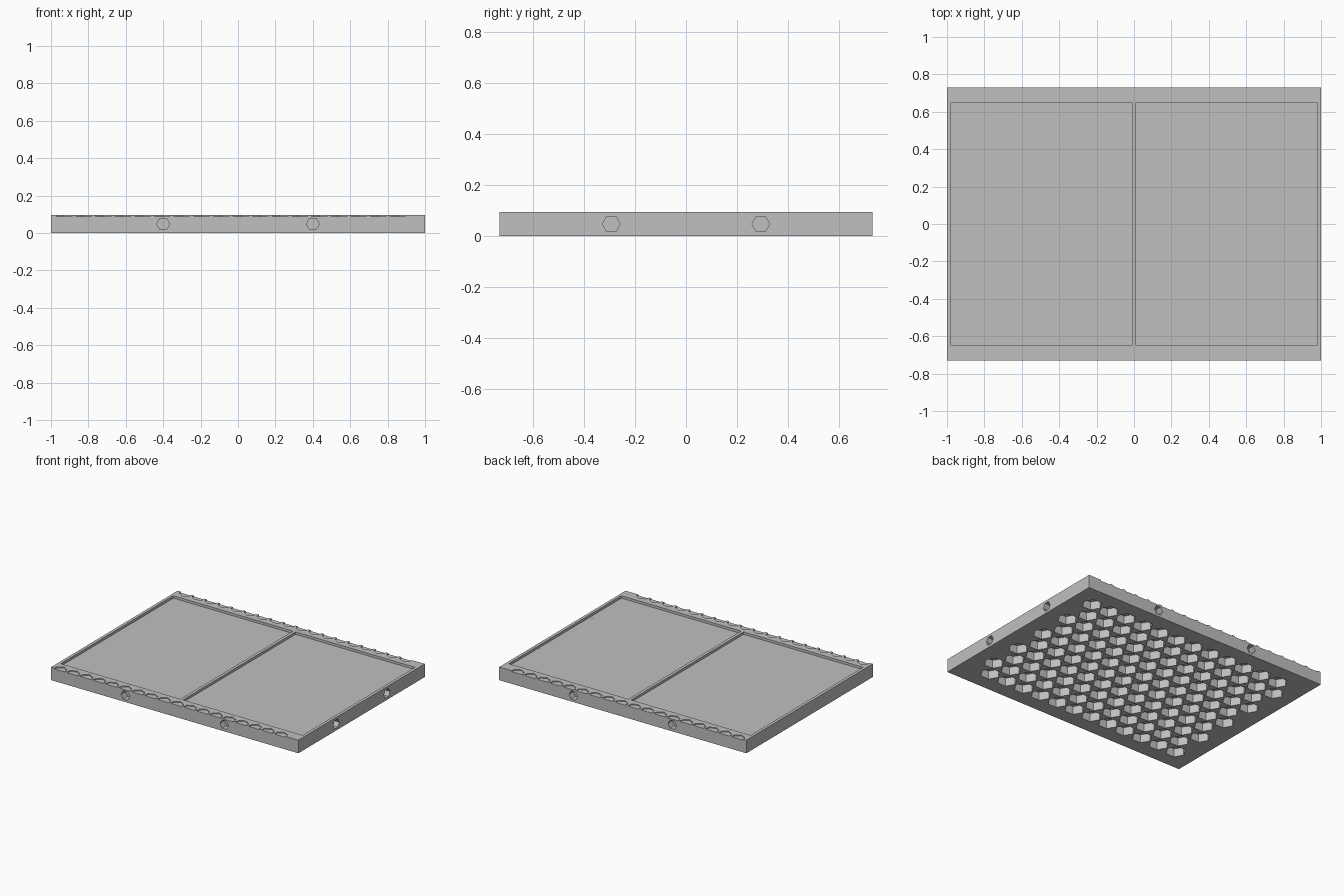
import bpy, bmesh, math
from mathutils import Matrix, Vector

cube = bpy.data.objects.get("Cube")
if cube:
    bpy.data.objects.remove(cube, do_unlink=True)

LENGTH, WIDTH, HEIGHT = 2.0, 1.46, 0.096

grey = bpy.data.materials.new("light_grey")
grey.use_nodes = True
colour = (0.53, 0.53, 0.53, 1)
grey.diffuse_color = colour
grey.node_tree.nodes["Principled BSDF"].inputs["Base Color"].default_value = colour


def box(bm, centre, size):
    m = Matrix.Translation(centre) @ Matrix.Diagonal((*size, 1))
    bmesh.ops.create_cube(bm, size=1, matrix=m)


def hexagon(bm, centre, radius, depth, axis="Z", turn=0):
    # Six-sided prism along the chosen axis, first corner turned by an angle
    tilt = {"Z": Matrix(),
            "X": Matrix.Rotation(math.pi / 2, 4, "Y"),
            "Y": Matrix.Rotation(math.pi / 2, 4, "X")}[axis]
    m = Matrix.Translation(centre) @ tilt @ Matrix.Rotation(turn, 4, "Z")
    start = set(bm.verts)
    bmesh.ops.create_circle(bm, cap_ends=True, segments=6, radius=radius)
    ring = [v for v in bm.verts if v not in start]
    face = ring[0].link_faces[0]
    out = bmesh.ops.extrude_face_region(bm, geom=[face], use_keep_orig=True)
    top = [g for g in out["geom"] if isinstance(g, bmesh.types.BMVert)]
    for verts, z in ((ring, -depth / 2), (top, depth / 2)):
        for v in verts:
            v.co.z = z
            v.co = m @ v.co


def finish(bm, name):
    bmesh.ops.recalc_face_normals(bm, faces=bm.faces)
    mesh = bpy.data.meshes.new(name)
    bm.to_mesh(mesh)
    bm.free()
    mesh.materials.append(grey)
    ob = bpy.data.objects.new(name, mesh)
    bpy.context.collection.objects.link(ob)
    return ob


# Solid slab
bm = bmesh.new()
box(bm, (0, 0, HEIGHT / 2), (LENGTH, WIDTH, HEIGHT))
tray = finish(bm, "tray")

cut = bmesh.new()

# Two shallow pockets in the top
for side in (-1, 1):
    box(cut, (side * 0.4945, 0, HEIGHT), (0.967, 1.3, 0.036))

# Honeycomb of blind cells in the underside, alternate rows staggered
PITCH, ROWS, COLUMNS = 0.1455, 10, 12
for row in range(ROWS):
    y = (row - (ROWS - 1) / 2) * PITCH * math.sqrt(3) / 2
    shift = PITCH / 4 if row % 2 else -PITCH / 4
    for col in range(COLUMNS):
        x = (col - (COLUMNS - 1) / 2) * PITCH + shift
        hexagon(cut, (x, y, 0), 0.068, 0.12, turn=math.pi / 6)

# Blind connector holes in the front, back and one end
for s in (-1, 1):
    for end in (-1, 1):
        hexagon(cut, (s * 0.4, end * WIDTH / 2, 0.048), 0.035, 0.1, "Y", math.pi / 6)
    hexagon(cut, (LENGTH / 2, s * 0.293, 0.048), 0.035, 0.1, "X")

# Shallow half-hexagon notches along both long top edges
for i in range(18):
    for end in (-1, 1):
        hexagon(cut, (-0.93 + i * 0.105, end * WIDTH / 2, HEIGHT), 0.048, 0.014)

cutter = finish(cut, "cutter")
cutter.hide_render = True

# Carve the tray and drop the cutter
mod = tray.modifiers.new("carve", "BOOLEAN")
mod.operation = "DIFFERENCE"
mod.solver = "EXACT"
mod.object = cutter
bpy.context.view_layer.update()
carved = bpy.data.meshes.new_from_object(
    tray.evaluated_get(bpy.context.evaluated_depsgraph_get()))
tray.modifiers.clear()
tray.data = carved
bpy.data.objects.remove(cutter, do_unlink=True)
